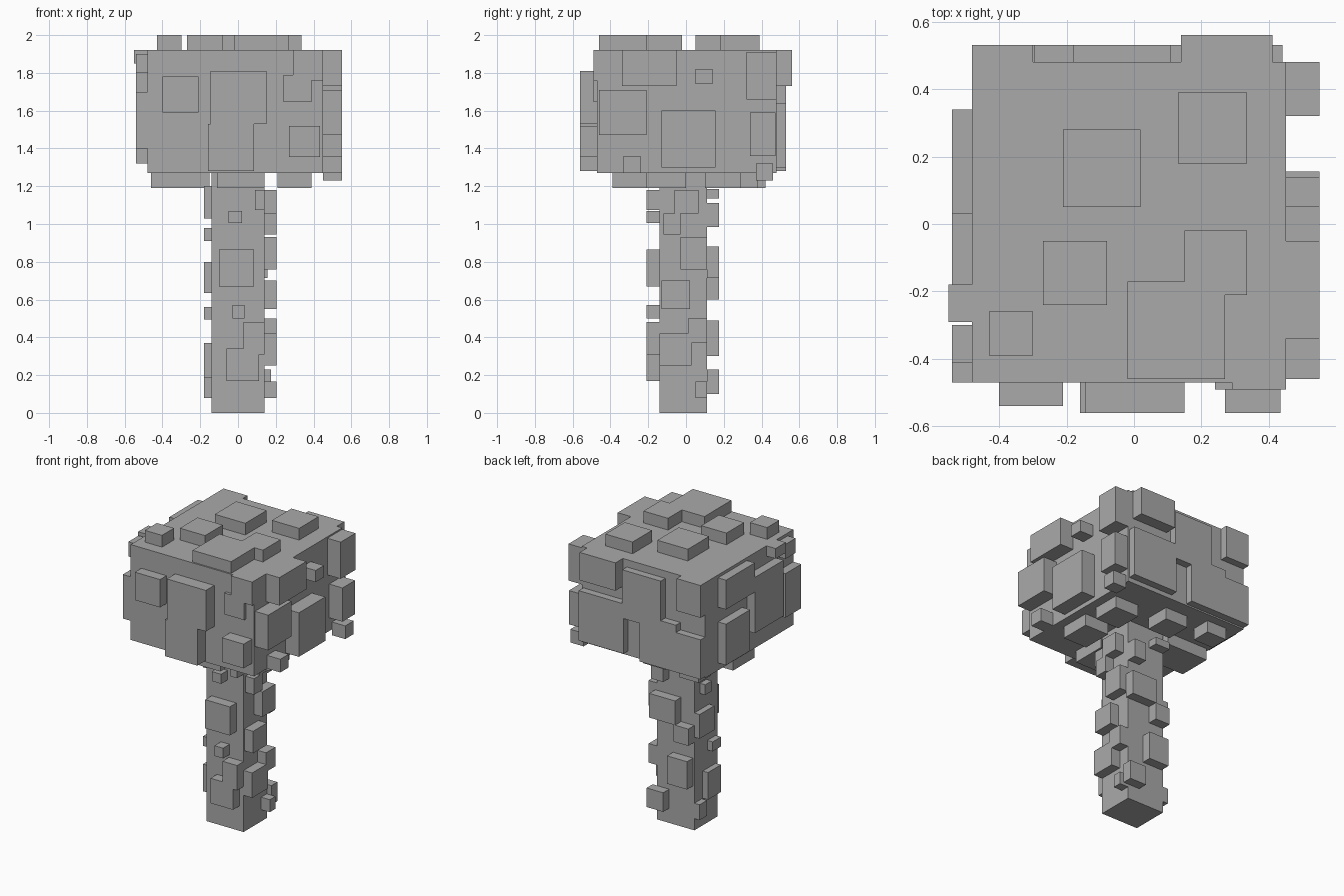
import bpy
import bmesh
from mathutils import Vector

default_cube = bpy.data.objects.get("Cube")
if default_cube:
    bpy.data.objects.remove(default_cube, do_unlink=True)

# One plain grey for the whole model
grey = bpy.data.materials.new("plain_grey")
grey.use_nodes = True
shade = (.4, .4, .4, 1)
grey.diffuse_color = shade
grey.node_tree.nodes["Principled BSDF"].inputs["Base Color"].default_value = shade


def make_box(name, low, high):
    """Add a flat-shaded box spanning two opposite corners."""
    low, high = Vector(low), Vector(high)
    bm = bmesh.new()
    bmesh.ops.create_cube(bm, size=1)
    for vert in bm.verts:
        for axis in range(3):
            vert.co[axis] = high[axis] if vert.co[axis] > 0 else low[axis]
    mesh = bpy.data.meshes.new(name)
    bm.to_mesh(mesh)
    bm.free()
    mesh.materials.append(grey)
    obj = bpy.data.objects.new(name, mesh)
    bpy.context.collection.objects.link(obj)
    return obj


# Axis and direction that each side faces
SIDES = {"left": (0, 1), "right": (0, -1), "back": (1, 1),
         "front": (1, -1), "top": (2, 1), "underside": (2, -1)}


class Block:
    """A core box that can grow raised rectangular bumps on its sides."""

    def __init__(self, name, low, high, reach):
        self.name, self.low, self.high, self.reach = name, low, high, reach
        make_box(name + "_core", low, high)

    def bump(self, side, across, upward, reach=None):
        axis, direction = SIDES[side]
        surface = self.high[axis] if direction > 0 else self.low[axis]
        outer = self.reach[side] if reach is None else reach
        spans = [across, upward]
        spans.insert(axis, (min(surface, outer), max(surface, outer)))
        low, high = zip(*spans)
        make_box(f"{self.name}_{side}_bump", low, high)


# Trunk
trunk = Block("trunk", low=(-.14, -.14, 0), high=(.14, .11, 1.27),
              reach={"left": .205, "right": -.18, "back": .175, "front": -.21})

# Trunk, front bumps
trunk.bump("front", across=(.09, .14), upward=(1.075, 1.18))
trunk.bump("front", across=(-.05, .02), upward=(1.005, 1.07))
trunk.bump("front", across=(-.1, .085), upward=(.67, .865))
trunk.bump("front", across=(-.03, .035), upward=(.5, .57))
trunk.bump("front", across=(.03, .14), upward=(.31, .48))
trunk.bump("front", across=(-.06, .11), upward=(.17, .34))

# Trunk, left bumps
trunk.bump("left", across=(-.06, .065), upward=(1.055, 1.18))
trunk.bump("left", across=(-.12, -.03), upward=(.945, 1.055))
trunk.bump("left", across=(-.03, .11), upward=(.76, .93))
trunk.bump("left", across=(-.13, .02), upward=(.55, .7))
trunk.bump("left", across=(.01, .11), upward=(.37, .5))
trunk.bump("left", across=(-.14, .03), upward=(.25, .42))
trunk.bump("left", across=(.05, .11), upward=(.08, .165))

# Trunk, right bumps
trunk.bump("right", across=(-.12, .03), upward=(1.03, 1.2))
trunk.bump("right", across=(-.02, .05), upward=(.91, .98))
trunk.bump("right", across=(-.05, .11), upward=(.635, .8))
trunk.bump("right", across=(-.12, -.03), upward=(.495, .56))
trunk.bump("right", across=(-.12, .02), upward=(.185, .37))
trunk.bump("right", across=(.03, .11), upward=(.08, .185))

# Trunk, back bumps
trunk.bump("back", across=(-.14, -.03), upward=(1.135, 1.185))
trunk.bump("back", across=(.05, .14), upward=(.985, 1.11))
trunk.bump("back", across=(-.04, .155), upward=(.715, .88))
trunk.bump("back", across=(-.14, -.03), upward=(.6, .715))
trunk.bump("back", across=(-.13, .02), upward=(.3, .49))
trunk.bump("back", across=(.05, .175), upward=(.1, .23))

# Crown
crown = Block("crown", low=(-.48, -.47, 1.27), high=(.45, .48, 1.92),
              reach={"left": .55, "right": -.54, "back": .53,
                     "front": -.56, "top": 2, "underside": 1.19})

# Crown, top bumps
crown.bump("top", across=(-.21, .02), upward=(.05, .28))
crown.bump("top", across=(.13, .335), upward=(.18, .39))
crown.bump("top", across=(-.27, -.08), upward=(-.24, -.05))
crown.bump("top", across=(-.43, -.3), upward=(-.39, -.26))
crown.bump("top", across=(.15, .335), upward=(-.21, -.02))
crown.bump("top", across=(-.02, .27), upward=(-.46, -.17))

# Crown, front bumps
crown.bump("front", across=(-.4, -.21), upward=(1.59, 1.78), reach=-.54)
crown.bump("front", across=(-.145, .15), upward=(1.53, 1.81))
crown.bump("front", across=(-.16, .085), upward=(1.28, 1.53))
crown.bump("front", across=(.29, .45), upward=(1.76, 1.92), reach=-.49)
crown.bump("front", across=(.24, .39), upward=(1.645, 1.79), reach=-.49)
crown.bump("front", across=(.27, .435), upward=(1.355, 1.52))

# Crown, left bumps
crown.bump("left", across=(-.34, -.05), upward=(1.73, 1.92))
crown.bump("left", across=(-.46, -.21), upward=(1.47, 1.71))
crown.bump("left", across=(-.13, .155), upward=(1.3, 1.6))
crown.bump("left", across=(.05, .14), upward=(1.74, 1.82))
crown.bump("left", across=(.32, .48), upward=(1.66, 1.91))
crown.bump("left", across=(.34, .475), upward=(1.36, 1.59))
crown.bump("left", across=(.37, .46), upward=(1.23, 1.32))
crown.bump("left", across=(-.33, -.24), upward=(1.27, 1.36))

# Crown, right bumps
crown.bump("right", across=(.03, .34), upward=(1.7, 1.9))
crown.bump("right", across=(.08, .34), upward=(1.32, 1.6))
crown.bump("right", across=(-.28, .03), upward=(1.42, 1.8))
crown.bump("right", across=(-.47, -.3), upward=(1.4, 1.7))
crown.bump("right", across=(-.29, -.18), upward=(1.85, 1.92), reach=-.55)
crown.bump("right", across=(-.41, -.3), upward=(1.8, 1.9))

# Crown, back bumps
crown.bump("back", across=(.14, .41), upward=(1.73, 1.92), reach=.56)
crown.bump("back", across=(.1, .44), upward=(1.3, 1.64))
crown.bump("back", across=(-.18, .11), upward=(1.54, 1.87))
crown.bump("back", across=(-.295, -.02), upward=(1.28, 1.6))
crown.bump("back", across=(-.48, -.3), upward=(1.7, 1.92))
crown.bump("back", across=(-.48, -.28), upward=(1.28, 1.55))

# Crown, underside bumps
crown.bump("underside", across=(.21, .39), upward=(.1, .29))
crown.bump("underside", across=(.21, .39), upward=(-.21, 0))
crown.bump("underside", across=(-.11, .06), upward=(.21, .38))
crown.bump("underside", across=(-.39, -.24), upward=(.29, .42))
crown.bump("underside", across=(-.46, -.15), upward=(-.08, .15))
crown.bump("underside", across=(-.11, .14), upward=(-.39, -.15))
